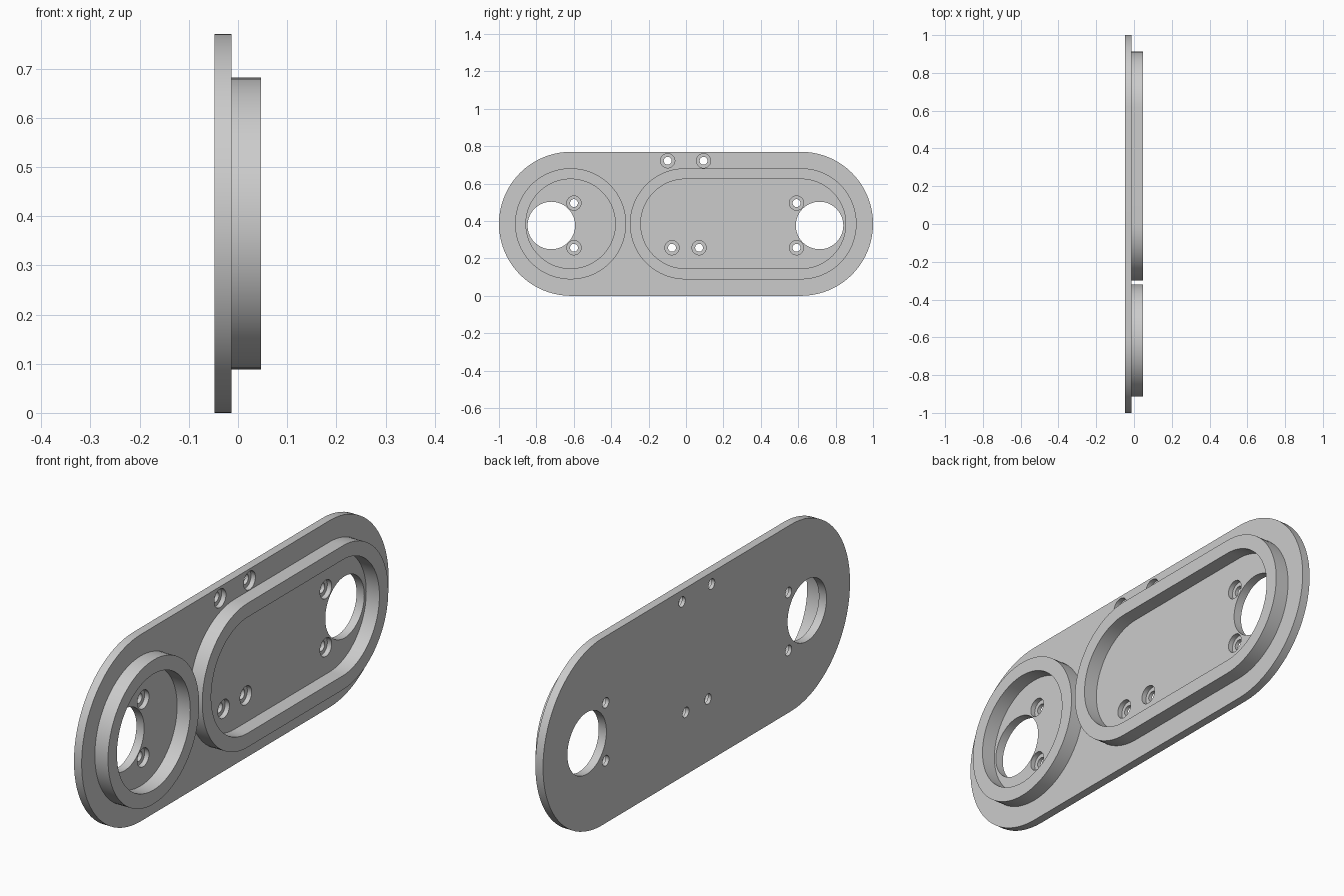
import bpy
import bmesh
from math import pi, sin, cos

if "Cube" in bpy.data.objects:
    bpy.data.objects.remove(bpy.data.objects["Cube"])

MID_Z = 0.385
BACK, FACE, RIM = -0.048, -0.013, 0.047   # x levels of plate and rims
HALF_STEPS = 40

grey = bpy.data.materials.new("plain_grey")
grey.use_nodes = True
grey.diffuse_color = (0.6, 0.6, 0.6, 1)
grey.node_tree.nodes["Principled BSDF"].inputs["Base Color"].default_value = (0.6, 0.6, 0.6, 1)


def slot_loop(bm, x, y0, y1, z, r):
    """Ring of vertices round a slot outline; a circle when y0 equals y1."""
    verts = []
    for centre, start in ((y1, -pi / 2), (y0, pi / 2)):
        for i in range(HALF_STEPS + 1):
            a = start + pi * i / HALF_STEPS
            verts.append(bm.verts.new((x, centre + r * cos(a), z + r * sin(a))))
    return verts


def bridge(bm, a, b):
    for i in range(len(a)):
        j = (i + 1) % len(a)
        bm.faces.new((a[i], a[j], b[j], b[i]))


def add_slot(bm, x0, x1, y0, y1, z, r, inner=None):
    """Solid slot prism, or a hollow band when an inner radius is given."""
    low = slot_loop(bm, x0, y0, y1, z, r)
    high = slot_loop(bm, x1, y0, y1, z, r)
    bridge(bm, low, high)
    if inner is None:
        bm.faces.new(low)
        bm.faces.new(high)
    else:
        low_in = slot_loop(bm, x0, y0, y1, z, inner)
        high_in = slot_loop(bm, x1, y0, y1, z, inner)
        bridge(bm, low_in, high_in)
        bridge(bm, low, low_in)
        bridge(bm, high, high_in)


def make_object(name, slots):
    bm = bmesh.new()
    for slot in slots:
        add_slot(bm, *slot)
    bmesh.ops.remove_doubles(bm, verts=bm.verts, dist=0.00001)
    bmesh.ops.recalc_face_normals(bm, faces=bm.faces)
    mesh = bpy.data.meshes.new(name)
    bm.to_mesh(mesh)
    bm.free()
    mesh.materials.append(grey)
    obj = bpy.data.objects.new(name, mesh)
    bpy.context.collection.objects.link(obj)
    return obj


def activate(obj):
    bpy.ops.object.select_all(action='DESELECT')
    obj.select_set(True)
    bpy.context.view_layer.objects.active = obj


# Base plate and the two raised rims
plate = make_object("base_plate", [(BACK, FACE, -0.615, 0.615, MID_Z, MID_Z)])
round_rim = make_object("round_rim", [(FACE, RIM, -0.617, -0.617, MID_Z, 0.297, 0.239)])
long_rim = make_object("long_rim", [(FACE, RIM, -0.003, 0.615, MID_Z, 0.297, 0.239)])

# Hole positions (y, z)
large_holes = [(-0.72, 0.376), (0.714, 0.376)]
screw_holes = [(-0.599, 0.496), (-0.599, 0.257), (0.591, 0.496), (0.591, 0.257),
               (-0.075, 0.257), (0.07, 0.257), (-0.098, 0.722), (0.094, 0.722)]

# Cutters for through holes and the wider screw head recesses
through = [(-0.1, 0.1, y, y, z, 0.127) for y, z in large_holes]
through += [(-0.1, 0.1, y, y, z, 0.021) for y, z in screw_holes]
recesses = [(FACE - 0.02, 0.1, y, y, z, 0.038) for y, z in screw_holes]

for name, slots in (("recess_cutter", recesses), ("hole_cutter", through)):
    cutter = make_object(name, slots)
    cutter.hide_render = True
    activate(plate)
    cut = plate.modifiers.new(name, 'BOOLEAN')
    cut.operation = 'DIFFERENCE'
    cut.solver = 'EXACT'
    cut.object = cutter
    bpy.ops.object.modifier_apply(modifier=name)
    bpy.data.objects.remove(cutter)

# Smooth curved walls with crisp edges
for part in (plate, round_rim, long_rim):
    activate(part)
    bpy.ops.object.shade_smooth_by_angle(angle=pi / 6)
